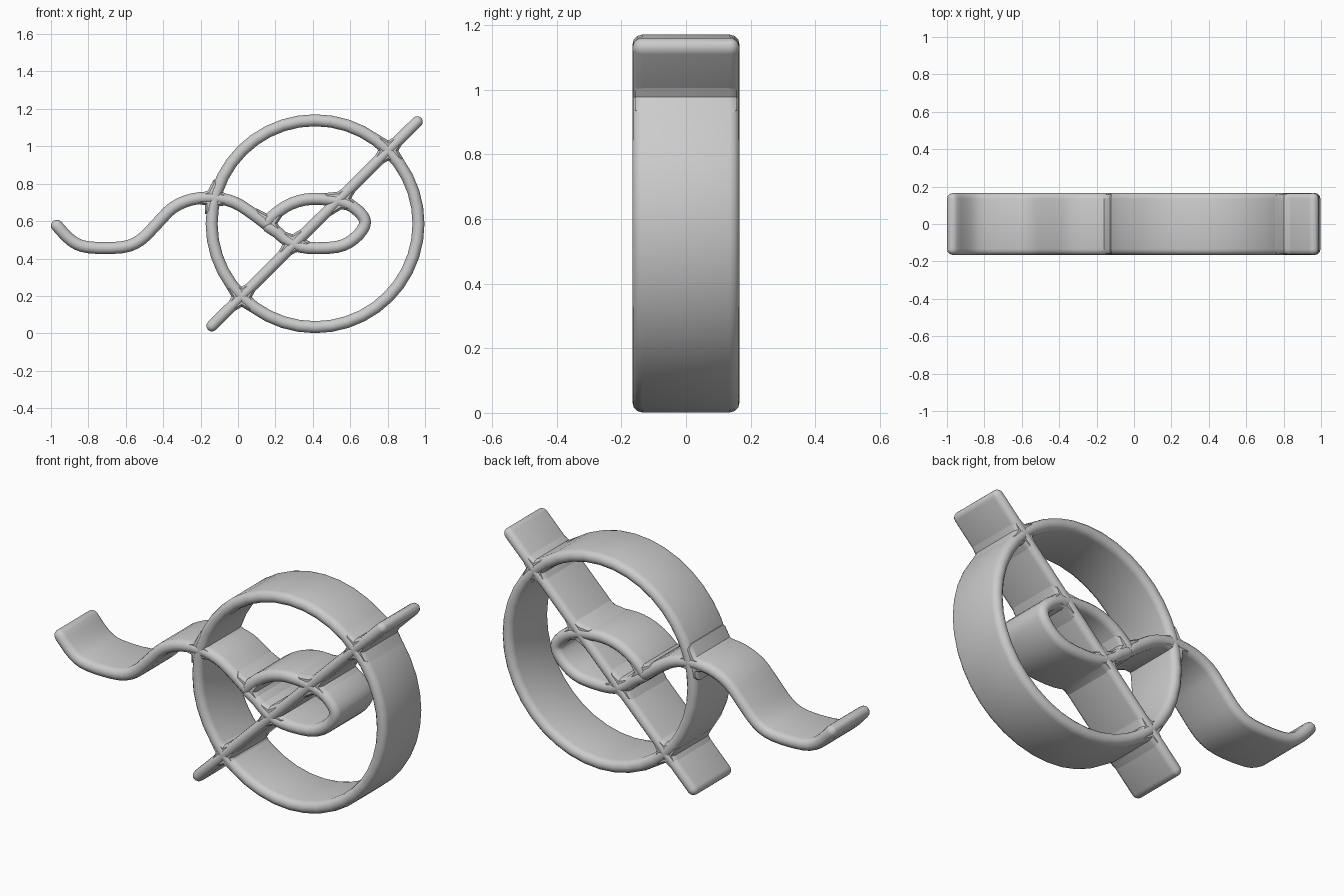
import bpy, bmesh, math
from mathutils import Vector

if "Cube" in bpy.data.objects:
    bpy.data.objects.remove(bpy.data.objects["Cube"], do_unlink=True)

grey = bpy.data.materials.new("plain grey")
grey.use_nodes = True
colour = (0.6, 0.6, 0.6, 1)
grey.diffuse_color = colour
grey.node_tree.nodes["Principled BSDF"].inputs["Base Color"].default_value = colour

DEPTH = 0.166    # half depth of every strip
R = 0.032        # half thickness of every strip
ARC = 6          # steps around each rounded edge


def finish(name, bm):
    bmesh.ops.recalc_face_normals(bm, faces=bm.faces[:])
    mesh = bpy.data.meshes.new(name)
    bm.to_mesh(mesh)
    bm.free()
    for poly in mesh.polygons:
        poly.use_smooth = True
    mesh.set_sharp_from_angle(angle=math.radians(38))
    mesh.materials.append(grey)
    obj = bpy.data.objects.new(name, mesh)
    bpy.context.collection.objects.link(obj)
    return obj


def bridge(bm, rings, closed=False):
    pairs = list(zip(rings, rings[1:]))
    if closed:
        pairs.append((rings[-1], rings[0]))
    for a, b in pairs:
        n = len(a)
        for i in range(n):
            j = (i + 1) % n
            bm.faces.new((a[i], a[j], b[j], b[i]))
    if not closed:
        bm.faces.new(rings[0])
        bm.faces.new(rings[-1])


def smooth_path(pts, closed=False, steps=3):
    """Catmull-Rom curve through (x, z) points."""
    p = [Vector(q) for q in pts]
    n = len(p)
    pick = (lambda i: p[i % n]) if closed else (lambda i: p[max(0, min(n - 1, i))])
    out = []
    for i in range(n if closed else n - 1):
        a, b, c, d = (pick(i + k) for k in (-1, 0, 1, 2))
        for s in range(steps):
            t = s / steps
            out.append(0.5 * (2 * b + (c - a) * t + (2 * a - 5 * b + 4 * c - d) * t ** 2
                              + (3 * b - a - 3 * c + d) * t ** 3))
    if not closed:
        out.append(p[-1])
    return out


def strip(name, path, closed=False, r=R):
    """Sweep a round-edged slab section along a path, with rounded open ends."""
    bm = bmesh.new()
    n = len(path)

    def ring(centre, tangent, radius):
        side = Vector((-tangent.y, tangent.x))
        verts = []
        for sign in (1, -1):
            for k in range(ARC + 1):
                a = math.pi * k / ARC
                q = centre + side * (sign * radius * math.cos(a))
                y = sign * (DEPTH - r + radius * math.sin(a))
                verts.append(bm.verts.new((q.x, y, q.y)))
        return verts

    rings = []
    for i, q in enumerate(path):
        before = path[(i - 1) % n] if closed or i else q
        after = path[(i + 1) % n] if closed or i < n - 1 else q
        t = (after - before).normalized()
        cap = [math.radians(a) for a in (28, 56, 80)]
        if not closed and i == 0:
            for a in reversed(cap):
                rings.append(ring(q - t * r * math.sin(a), t, r * math.cos(a)))
        rings.append(ring(q, t, r))
        if not closed and i == n - 1:
            for a in cap:
                rings.append(ring(q + t * r * math.sin(a), t, r * math.cos(a)))
    bridge(bm, rings, closed)
    return finish(name, bm)


def fillet(name, x, z, arms, reach=0.095, width=0.024):
    """Star-shaped web that softens the corners where strips meet."""
    outline = []
    arms = sorted(math.radians(a % 360) for a in arms)
    for i, a in enumerate(arms):
        d = Vector((math.cos(a), math.sin(a)))
        s = Vector((-d.y, d.x)) * width
        outline += [d * reach - s, d * reach + s]
        gap = (arms[(i + 1) % len(arms)] - a) % math.tau
        mid = a + gap / 2
        v = width if gap > 2.4 else min(0.085, width / math.sin(gap / 2) + 0.02)
        outline.append(Vector((math.cos(mid), math.sin(mid))) * v)
    bm = bmesh.new()
    rings = []
    for y, scale in ((-0.158, 0.75), (-0.149, 0.9), (-0.134, 1),
                     (0.134, 1), (0.149, 0.9), (0.158, 0.75)):
        rings.append([bm.verts.new((x + q.x * scale, y, z + q.y * scale)) for q in outline])
    bridge(bm, rings)
    return finish(name, bm)


# Large hoop
centre = Vector((0.412, 0.586))
hoop = [centre + 0.553 * Vector((math.cos(math.tau * i / 40), math.sin(math.tau * i / 40)))
        for i in range(40)]
strip("hoop", hoop, closed=True)

# Diagonal bar through the hoop
low, high = Vector((-0.139, 0.04)), Vector((0.958, 1.131))
strip("diagonal_bar", [low.lerp(high, i / 8) for i in range(9)], r=0.03)

# Wavy tail running into the hoop
strip("wavy_tail", smooth_path([
    (-0.968, 0.575), (-0.89, 0.495), (-0.8, 0.46), (-0.62, 0.46), (-0.52, 0.5),
    (-0.43, 0.59), (-0.35, 0.67), (-0.25, 0.715), (-0.13, 0.725), (-0.02, 0.7),
    (0.07, 0.645), (0.15, 0.585)]))

# Small lens-shaped loop at the middle
strip("inner_loop", smooth_path([
    (0.155, 0.59), (0.25, 0.675), (0.36, 0.715), (0.48, 0.715), (0.59, 0.69),
    (0.665, 0.63), (0.676, 0.575), (0.62, 0.505), (0.53, 0.462), (0.37, 0.457),
    (0.28, 0.485), (0.21, 0.54)], closed=True))

# Softened joints
cross = (45, 135, 225, 315)
fillet("upper_hoop_joint", 0.803, 0.977, cross)
fillet("lower_hoop_joint", 0.02, 0.196, cross)
fillet("tail_hoop_joint", -0.13, 0.725, (75, 185, 255, 350))
fillet("upper_loop_joint", 0.545, 0.712, (45, 172, 225, 335))
fillet("lower_loop_joint", 0.295, 0.478, (45, 145, 225, 350))
fillet("tail_loop_joint", 0.155, 0.588, (42, 140, 318))
